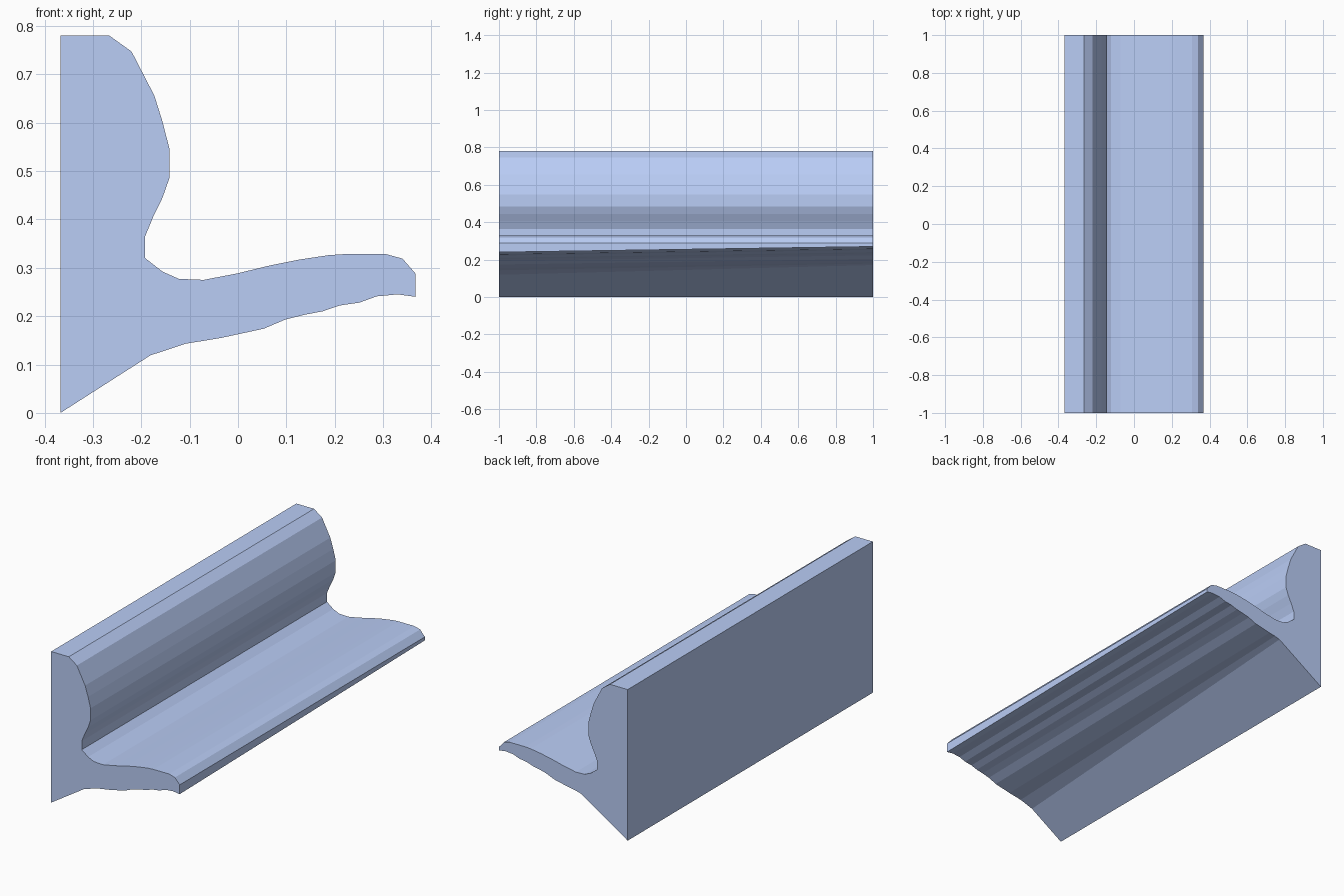
import bpy, bmesh

# Moulding cross-section (x, z): back panel, rounded upper lobe, cove, shelf top
upper = [
    (-0.367, 0.0), (-0.367, 0.78), (-0.266, 0.78), (-0.22, 0.747), (-0.173, 0.656),
    (-0.156, 0.602), (-0.142, 0.547), (-0.142, 0.485), (-0.156, 0.445),
    (-0.175, 0.406), (-0.192, 0.365), (-0.192, 0.32), (-0.156, 0.292),
    (-0.122, 0.277), (-0.071, 0.275), (-0.003, 0.288), (0.067, 0.305),
    (0.127, 0.317), (0.187, 0.326), (0.217, 0.328), (0.307, 0.328),
    (0.34, 0.319), (0.367, 0.288),
]
# Shelf underside, from the lip inwards
underside = [
    (0.367, 0.24), (0.33, 0.245), (0.287, 0.241), (0.251, 0.228),
    (0.21, 0.222), (0.175, 0.21), (0.138, 0.203), (0.098, 0.193),
    (0.053, 0.174), (-0.035, 0.155),
]
# The underside is slightly higher at the back end, so its kink slides up the slope
RISE = 0.03
front_profile = upper + underside + [(-0.108, 0.143), (-0.181, 0.119)]
back_profile = upper + [(x, z + RISE) for x, z in underside] + [(-0.07, 0.179), (-0.1, 0.171)]

bm = bmesh.new()
front = [bm.verts.new((x, -1, z)) for x, z in front_profile]
back = [bm.verts.new((x, 1, z)) for x, z in back_profile]

# End caps
bm.faces.new(front)
bm.faces.new(back[::-1])

# Long flat strips between the ends
n = len(front)
for i in range(n):
    j = (i + 1) % n
    bm.faces.new((front[j], front[i], back[i], back[j]))

bmesh.ops.recalc_face_normals(bm, faces=bm.faces)
mesh = bpy.data.meshes.new("moulding")
bm.to_mesh(mesh)
bm.free()

# Blue finish
blue = bpy.data.materials.new("blue")
blue.diffuse_color = (0.49, 0.61, 0.92, 1)
mesh.materials.append(blue)

bpy.context.collection.objects.link(bpy.data.objects.new("moulding", mesh))
